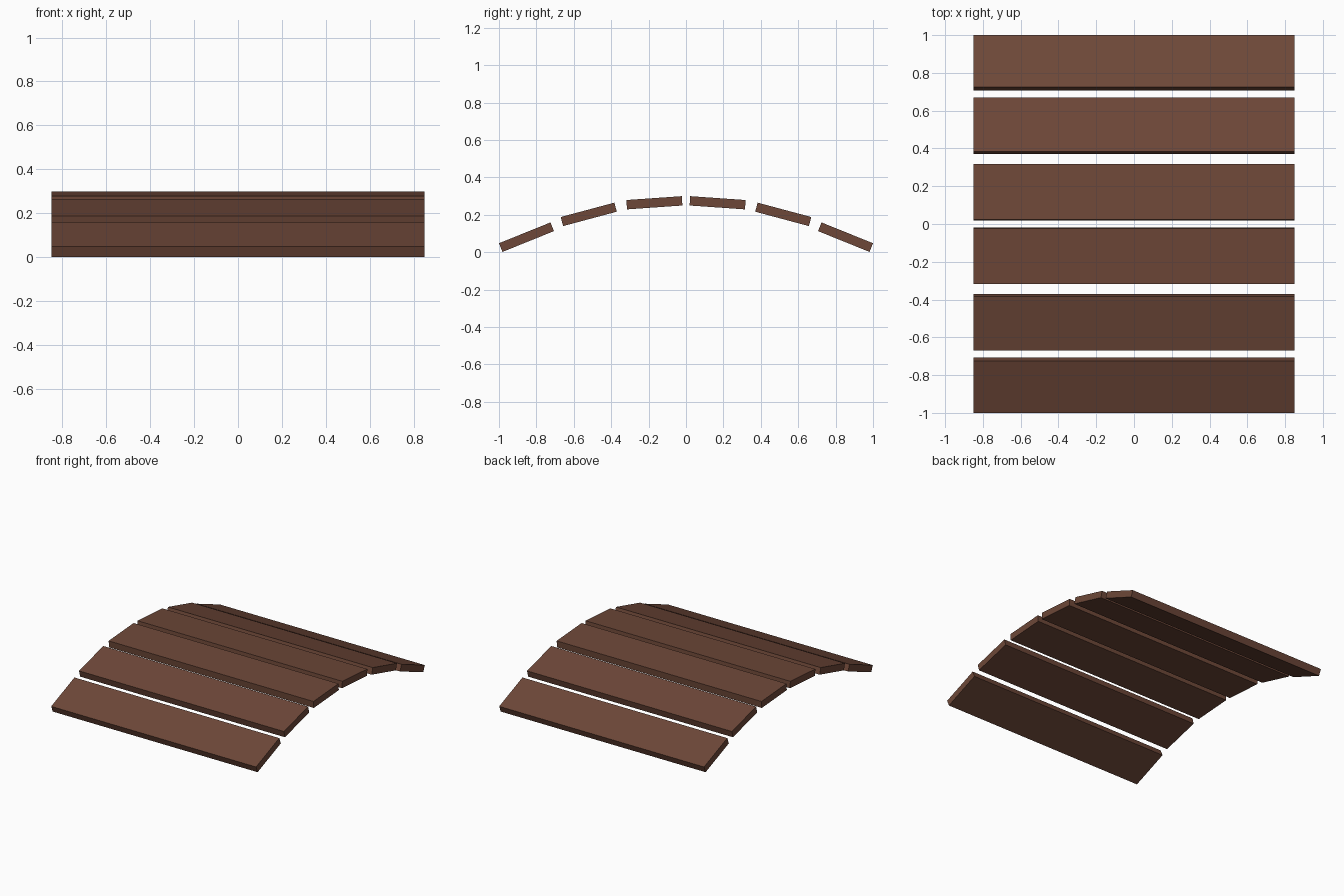
import bpy, math

if "Cube" in bpy.data.objects:
    bpy.data.objects.remove(bpy.data.objects["Cube"])

# Single wood colour
wood = bpy.data.materials.new("brown wood")
wood.diffuse_color = (0.155, 0.064, 0.040, 1)
wood.use_nodes = True
wood.node_tree.nodes["Principled BSDF"].inputs["Base Color"].default_value = wood.diffuse_color

WIDTH, LENGTH, THICK = 1.70, 0.297, 0.05

def plank(name, y, z, tilt):
    """Flat board tilted about the x axis."""
    bpy.ops.mesh.primitive_cube_add(size=1, location=(0, y, z),
                                    rotation=(math.radians(tilt), 0, 0))
    ob = bpy.context.object
    ob.name = name
    ob.scale = (WIDTH, LENGTH, THICK)
    ob.data.materials.append(wood)

# Arched row of planks, mirrored front to back
for label, y, z, tilt in (("inner", 0.169, 0.264, 4),
                          ("middle", 0.52, 0.202, 15),
                          ("outer", 0.853, 0.080, 22)):
    plank(f"back_{label}_plank", y, z, -tilt)
    plank(f"front_{label}_plank", -y, z, tilt)
